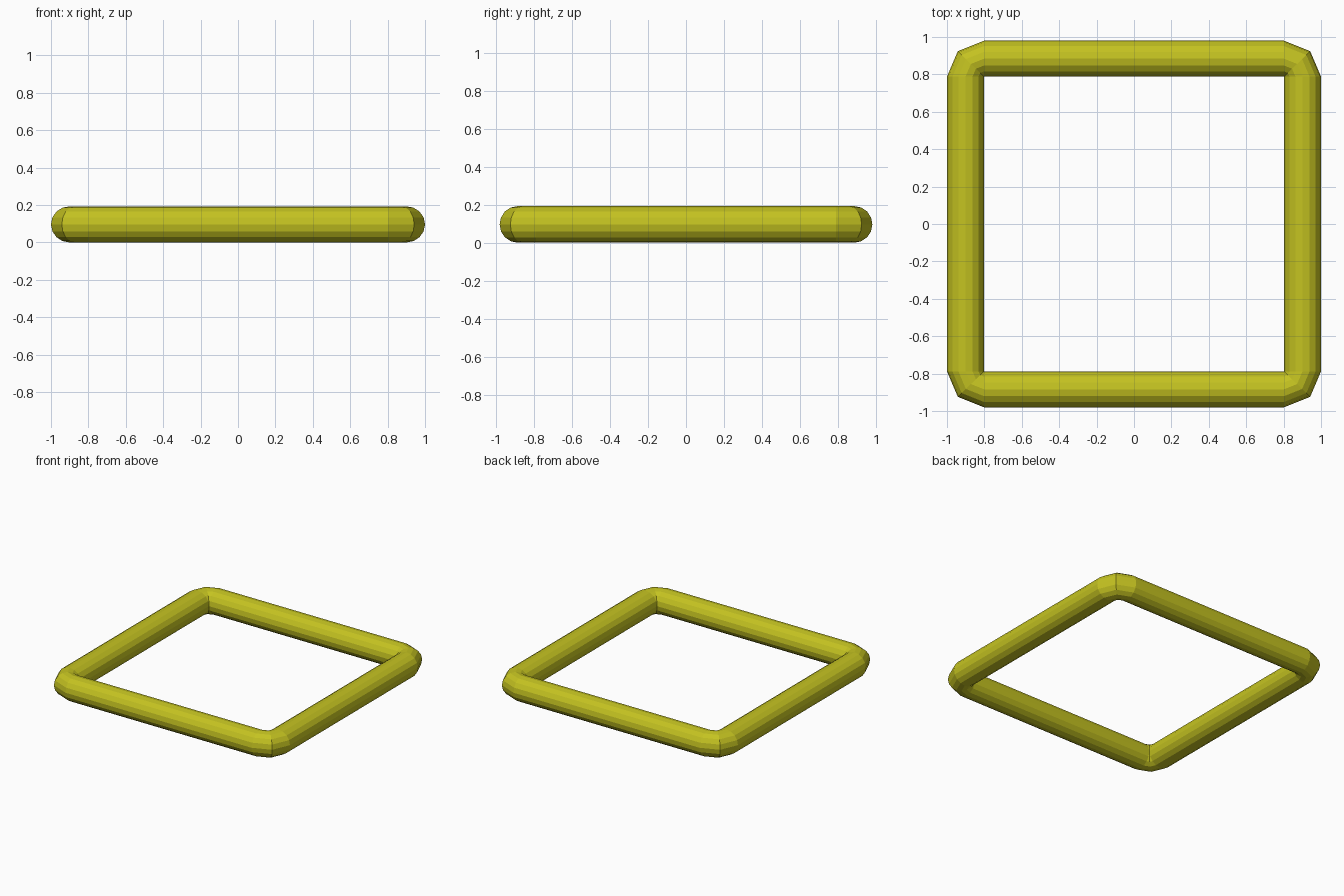
import bpy, bmesh
from math import sin, cos, pi

if "Cube" in bpy.data.objects:
    bpy.data.objects.remove(bpy.data.objects["Cube"])

SIDES = 16            # sides of the tube section
IX, IY = 0.802, 0.788 # inner corner the tube bends around
RX, RY, RZ = 0.099, 0.096, 0.0965

bm = bmesh.new()
rings = []
# Each corner is a 90 degree bend in two steps around the inner corner
for k, (sx, sy) in enumerate([(1, 1), (-1, 1), (-1, -1), (1, -1)]):
    for step in range(3):
        a = k * pi / 2 + step * pi / 4
        ring = []
        for i in range(SIDES):
            t = 2 * pi * i / SIDES
            d = 1 + cos(t)
            ring.append(bm.verts.new((sx * IX + RX * d * cos(a),
                                      sy * IY + RY * d * sin(a),
                                      RZ + RZ * sin(t))))
        rings.append(ring)

# Skin the closed loop of sections
for k, ring in enumerate(rings):
    nxt = rings[(k + 1) % len(rings)]
    for i in range(SIDES):
        j = (i + 1) % SIDES
        bm.faces.new((ring[i], nxt[i], nxt[j], ring[j]))

# Merge the pinched points at the inner corners
bmesh.ops.remove_doubles(bm, verts=bm.verts, dist=1e-4)
bmesh.ops.recalc_face_normals(bm, faces=bm.faces)

mesh = bpy.data.meshes.new("square_tube_frame")
bm.to_mesh(mesh)
bm.free()
frame = bpy.data.objects.new("square_tube_frame", mesh)
bpy.context.collection.objects.link(frame)

# Yellow finish
mat = bpy.data.materials.new("yellow")
mat.diffuse_color = (0.55, 0.54, 0.015, 1)
mat.use_nodes = True
mat.node_tree.nodes["Principled BSDF"].inputs["Base Color"].default_value = mat.diffuse_color
mesh.materials.append(mat)
